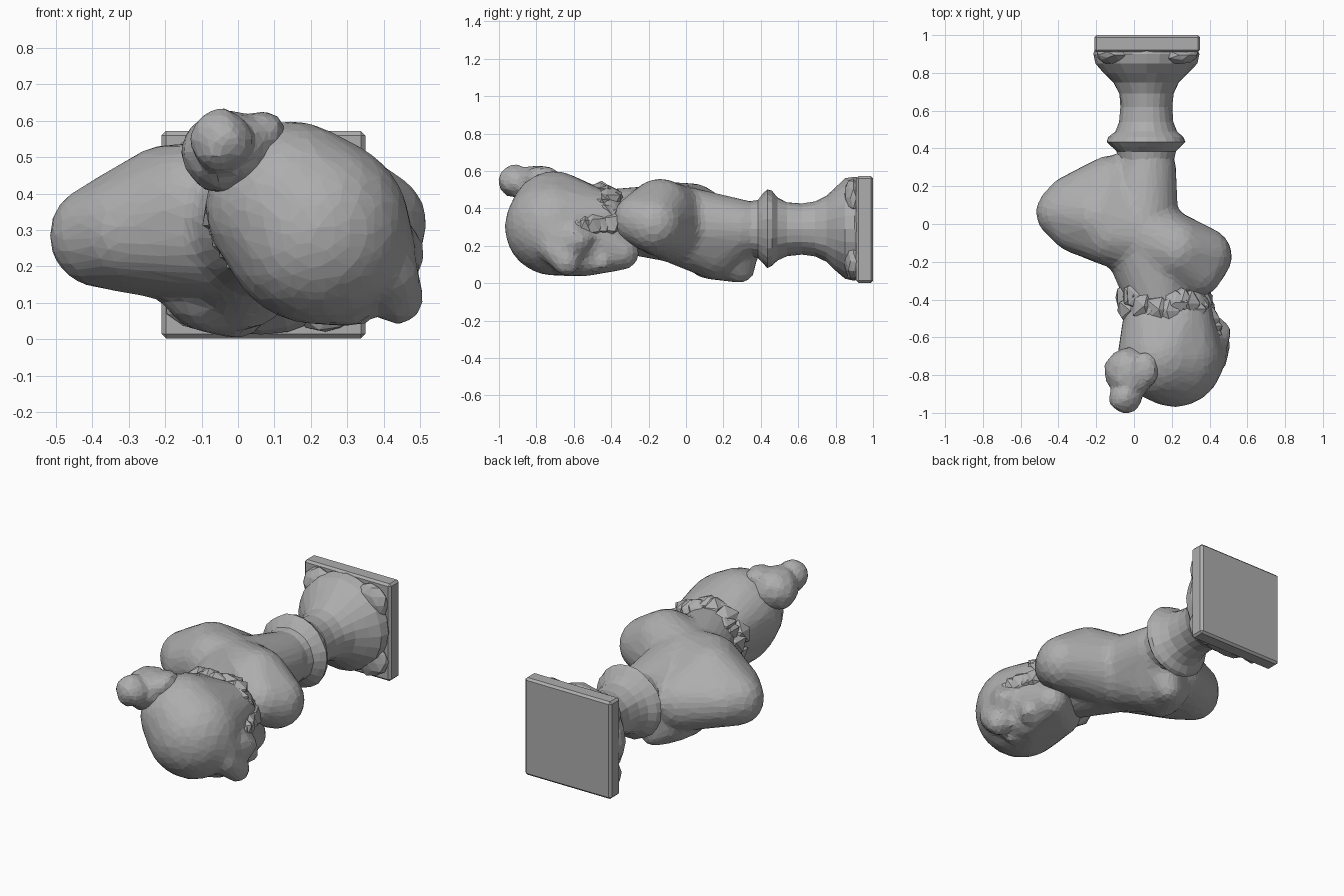
import bpy, bmesh, math, random
from mathutils import Vector, Matrix

random.seed(4)
if "Cube" in bpy.data.objects:
    bpy.data.objects.remove(bpy.data.objects["Cube"], do_unlink=True)

stone = bpy.data.materials.new("grey_stone")
stone.use_nodes = True
GREY = (0.42, 0.42, 0.42, 1)
stone.diffuse_color = GREY
bsdf = next(n for n in stone.node_tree.nodes if n.type == "BSDF_PRINCIPLED")
bsdf.inputs["Base Color"].default_value = GREY
bsdf.inputs["Roughness"].default_value = 0.8


def finish(name, bm):
    bmesh.ops.recalc_face_normals(bm, faces=bm.faces[:])
    mesh = bpy.data.meshes.new(name)
    bm.to_mesh(mesh)
    bm.free()
    mesh.materials.append(stone)
    obj = bpy.data.objects.new(name, mesh)
    bpy.context.scene.collection.objects.link(obj)
    return obj


def hull(bm, *balls):
    """Add the convex skin around a group of balls (x, y, z, radius)."""
    tmp = bmesh.new()
    for x, y, z, r in balls:
        bmesh.ops.create_icosphere(tmp, subdivisions=3, radius=r,
                                   matrix=Matrix.Translation((x, y, z)))
    for f in tmp.faces[:]:
        tmp.faces.remove(f)
    for e in tmp.edges[:]:
        tmp.edges.remove(e)
    bmesh.ops.convex_hull(tmp, input=tmp.verts[:])
    loose = [v for v in tmp.verts if not v.link_faces]
    bmesh.ops.delete(tmp, geom=loose, context="VERTS")
    bmesh.ops.recalc_face_normals(tmp, faces=tmp.faces[:])
    mesh = bpy.data.meshes.new("hull_part")
    tmp.to_mesh(mesh)
    tmp.free()
    bm.from_mesh(mesh)
    bpy.data.meshes.remove(mesh)


def lump(bm, centre, radii, rough=0.0, detail=2):
    """Add a chiselled ellipsoid."""
    made = bmesh.ops.create_icosphere(bm, subdivisions=detail, radius=1)["verts"]
    for v in made:
        k = 1 + random.uniform(-rough, rough)
        v.co = Vector(c + p * r * k for c, p, r in zip(centre, v.co, radii))


def carve(obj, voxel, smooth, ratio):
    """Fuse the overlapping masses and leave coarse flat facets."""
    m = obj.modifiers.new("fuse", "REMESH")
    m.mode = "VOXEL"
    m.voxel_size = voxel
    m = obj.modifiers.new("soften", "SMOOTH")
    m.factor = 0.5
    m.iterations = smooth
    m = obj.modifiers.new("facet", "DECIMATE")
    m.ratio = ratio


# Square plinth
bm = bmesh.new()
bmesh.ops.create_cube(bm, size=1)
for v in bm.verts:
    v.co = Vector((0.07 + v.co.x * 0.56, 0.955 + v.co.y * 0.09, 0.287 + v.co.z * 0.57))
bmesh.ops.bevel(bm, geom=bm.edges[:], offset=0.012, segments=1, affect="EDGES")
finish("plinth", bm)

# Turned pedestal with a collar, lathed about the y axis: (y, radius)
profile = [(0.3, 0.14), (0.385, 0.155), (0.41, 0.185), (0.435, 0.21), (0.46, 0.2),
           (0.49, 0.165), (0.54, 0.143), (0.62, 0.135), (0.69, 0.145), (0.75, 0.175),
           (0.8, 0.225), (0.85, 0.268), (0.9, 0.278), (0.93, 0.27)]
bm = bmesh.new()
SIDES = 24
rings = []
for y, r in profile:
    ring = []
    for i in range(SIDES):
        a = math.tau * i / SIDES
        k = r * (1 + random.uniform(-0.02, 0.02))
        ring.append(bm.verts.new((0.065 + k * math.cos(a), y, 0.29 + k * math.sin(a))))
    rings.append(ring)
for low, high in zip(rings, rings[1:]):
    for i in range(SIDES):
        j = (i + 1) % SIDES
        bm.faces.new((low[i], low[j], high[j], high[i]))
bm.faces.new(rings[0])
bm.faces.new(rings[-1])
finish("pedestal", bm)

# Rough stone left in the corners between pedestal and plinth
bm = bmesh.new()
for sx in (-1, 1):
    for sz in (-1, 1):
        lump(bm, (0.07 + 0.17 * sx, 0.895, 0.287 + 0.17 * sz), (0.1, 0.05, 0.1), 0.08)
finish("plinth_corners", bm)

# Shoulders, chest and neck
bm = bmesh.new()
centre = (0.03, -0.06, 0.32, 0.21)
stem = (0.065, 0.28, 0.29, 0.16)
hull(bm, centre, (-0.375, 0.06, 0.285, 0.145), (-0.33, 0.12, 0.285, 0.14),
     (-0.3, 0.0, 0.3, 0.155), (-0.19, 0.03, 0.36, 0.175), (-0.12, -0.05, 0.365, 0.175),
     (-0.12, 0.2, 0.26, 0.165))
hull(bm, centre, (0.365, -0.17, 0.315, 0.155), (0.22, -0.14, 0.385, 0.175),
     (0.33, -0.25, 0.34, 0.14))
hull(bm, centre, (-0.01, 0.16, 0.21, 0.19), stem)
hull(bm, (-0.08, 0.13, 0.16, 0.14), (-0.06, 0.22, 0.14, 0.125),
     (0.0, 0.29, 0.08, 0.08), (0.05, 0.28, 0.25, 0.12))
hull(bm, stem, (0.065, 0.38, 0.29, 0.14))
hull(bm, centre, (0.12, -0.3, 0.34, 0.17), (0.14, -0.45, 0.34, 0.16))
carve(finish("shoulders_and_neck", bm), 0.022, 4, 0.16)

# Head with nape, jaw, brow and nose
bm = bmesh.new()
crown = (0.145, -0.705, 0.365, 0.235)
front = (0.215, -0.71, 0.3, 0.26)
hull(bm, crown, front, (0.36, -0.7, 0.24, 0.13), (0.1, -0.48, 0.35, 0.155),
     (0.25, -0.47, 0.33, 0.165))
hull(bm, front, (0.31, -0.345, 0.165, 0.095), (0.3, -0.55, 0.15, 0.115),
     (0.14, -0.5, 0.23, 0.14))
hull(bm, (0.41, -0.71, 0.19, 0.085), (0.44, -0.64, 0.11, 0.07))
lump(bm, (0.35, -0.46, 0.12), (0.08, 0.07, 0.07), 0.2)
lump(bm, (0.42, -0.61, 0.24), (0.09, 0.14, 0.09), 0.2)
lump(bm, (0.3, -0.64, 0.1), (0.1, 0.09, 0.07), 0.2)
carve(finish("head", bm), 0.022, 2, 0.22)

# Rough curls sunk into the nape and along the hairline
bm = bmesh.new()
for i in range(20):
    a = math.radians(-15 + 240 * i / 19)
    y = -0.41 + random.uniform(-0.05, 0.04)
    lump(bm, (0.16 + 0.19 * math.cos(a), y, 0.33 + 0.15 * math.sin(a)),
         (0.07, 0.08, 0.065), 0.2, 1)
for i in range(9):
    t = i / 8
    lump(bm, (0.36 + 0.05 * math.sin(t * 3), -0.42 - 0.32 * t, 0.32 - 0.05 * t),
         (0.07, 0.07, 0.08), 0.2, 1)
finish("curls", bm)

# Knotted hair bun
bm = bmesh.new()
lump(bm, (-0.025, -0.79, 0.515), (0.135, 0.14, 0.12), 0.06)
lump(bm, (-0.045, -0.915, 0.545), (0.09, 0.09, 0.09), 0.06)
lump(bm, (0.065, -0.77, 0.56), (0.07, 0.1, 0.07), 0.08)
carve(finish("hair_bun", bm), 0.018, 1, 0.3)
